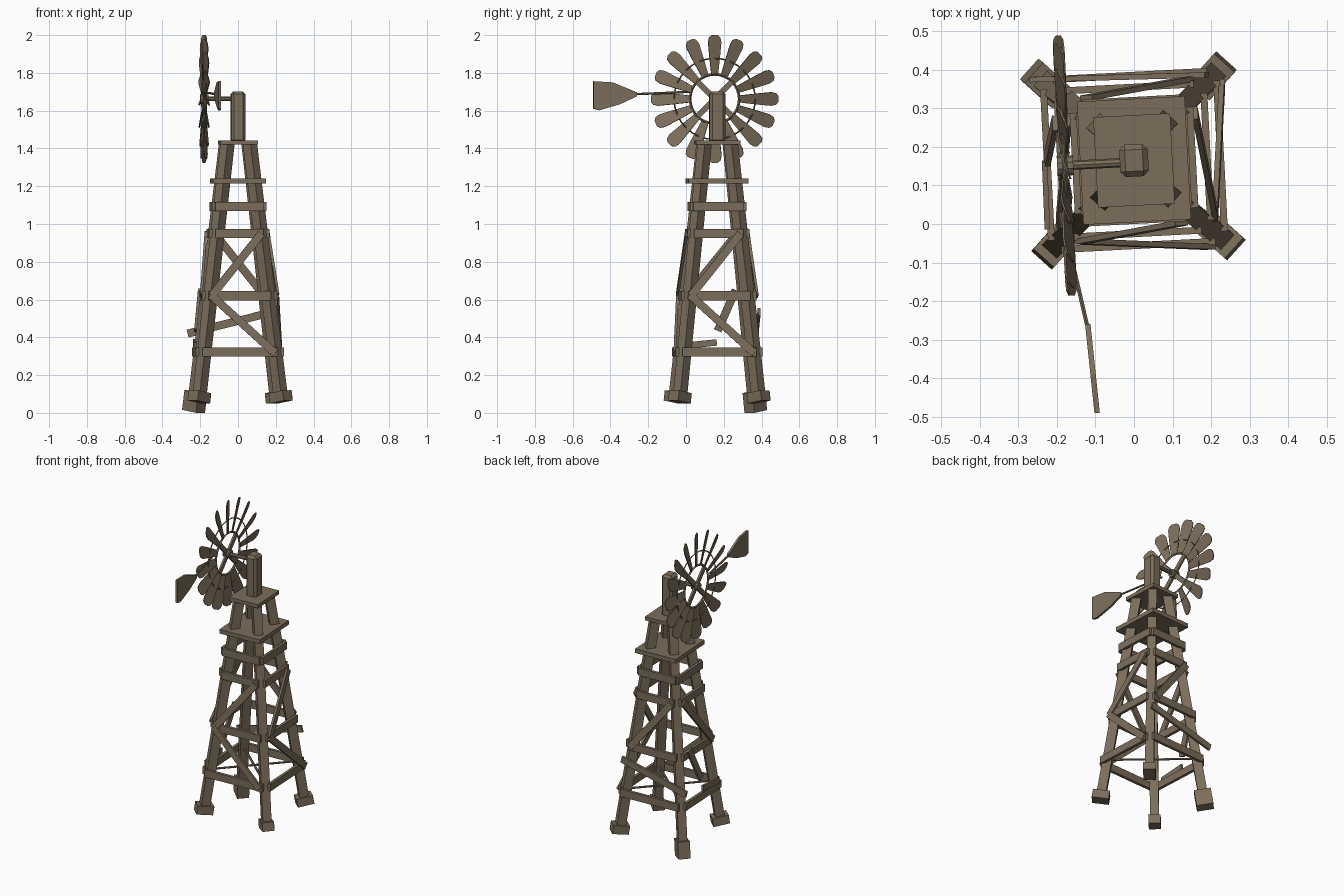
import bpy, bmesh
from math import radians, cos, sin, pi
from mathutils import Matrix, Vector

if "Cube" in bpy.data.objects:
    bpy.data.objects.remove(bpy.data.objects["Cube"])

# Tower frame: slightly turned and set back from the origin
T = Matrix.Translation((0, 0.165, 0)) @ Matrix.Rotation(radians(3), 4, 'Z')

wood = bpy.data.materials.new("weathered_wood")
wood.diffuse_color = (0.2, 0.155, 0.105, 1)
wood.use_nodes = True
wood.node_tree.nodes["Principled BSDF"].inputs["Base Color"].default_value = wood.diffuse_color


def add(name, bm, matrix=T):
    bmesh.ops.recalc_face_normals(bm, faces=bm.faces)
    me = bpy.data.meshes.new(name)
    bm.to_mesh(me)
    bm.free()
    ob = bpy.data.objects.new(name, me)
    bpy.context.collection.objects.link(ob)
    ob.matrix_world = matrix
    me.materials.append(wood)
    return ob


def bar(name, p, q, width, thick, normal, matrix=T):
    """Plank from p to q, thin along the normal."""
    p, q = Vector(p), Vector(q)
    a = (q - p).normalized()
    side = a.cross(Vector(normal)).normalized()
    n = side.cross(a)
    m = Matrix((side * width, n * thick, q - p)).transposed().to_4x4()
    m.translation = (p + q) / 2
    bm = bmesh.new()
    bmesh.ops.create_cube(bm, size=1, matrix=m)
    return add(name, bm, matrix)


def rod(name, p, q, r, sides=8, matrix=T):
    p, q = Vector(p), Vector(q)
    m = Matrix.Translation((p + q) / 2) @ (q - p).to_track_quat('Z', 'Y').to_matrix().to_4x4()
    bm = bmesh.new()
    bmesh.ops.create_cone(bm, cap_ends=True, segments=sides, radius1=r, radius2=r,
                          depth=(q - p).length, matrix=m)
    return add(name, bm, matrix)


def plate(name, outline, thick, matrix):
    """Flat outline in local XY, extruded evenly along Z."""
    bm = bmesh.new()
    f = bm.faces.new([bm.verts.new((x, y, -thick / 2)) for x, y in outline])
    r = bmesh.ops.extrude_face_region(bm, geom=[f])
    bmesh.ops.translate(bm, vec=(0, 0, thick),
                        verts=[v for v in r['geom'] if isinstance(v, bmesh.types.BMVert)])
    return add(name, bm, matrix)


def ring(name, major, minor, matrix, seg=32):
    bm = bmesh.new()
    rows = []
    for i in range(seg):
        a = 2 * pi * i / seg
        rows.append([bm.verts.new(((major + minor * cos(b)) * cos(a), (major + minor * cos(b)) * sin(a),
                                   minor * sin(b))) for b in (0, pi / 2, pi, 3 * pi / 2)])
    for i in range(seg):
        r, s = rows[i], rows[(i + 1) % seg]
        for j in range(4):
            k = (j + 1) % 4
            bm.faces.new((r[j], s[j], s[k], r[k]))
    return add(name, bm, matrix)


def half(z):
    """Half spread of the legs in x and y at height z."""
    f = (z - 0.09) / 1.33
    return 0.215 - 0.155 * f, 0.208 - 0.138 * f


# Legs and feet
for sx, sy, label in ((-1, -1, "front_left"), (1, -1, "front_right"),
                      (1, 1, "back_right"), (-1, 1, "back_left")):
    def leg_at(z):
        hx, hy = half(z)
        return sx * hx, sy * hy, z
    out = (sx, sy, 0)
    bar(label + "_leg", leg_at(0.08), leg_at(1.425), 0.052, 0.055, out)
    low = 0.008 if label == "back_left" else 0.058
    bar(label + "_foot", leg_at(low), leg_at(0.112), 0.072, 0.1, out)

# Sides of the tower: horizontal boards and diagonal braces
faces = {"front": (0, -1), "right": (1, 0), "back": (0, 1), "left": (-1, 0)}


def on_face(side, u, z, off):
    nx, ny = faces[side]
    hx, hy = half(z)
    d = (hx if nx else hy) + off
    return nx * d - ny * u, ny * d + nx * u, z


def brace(name, side, u0, z0, u1, z1, width=0.042, off=0.05, thick=0.014):
    bar(name, on_face(side, u0, z0, off), on_face(side, u1, z1, off), width, thick, (*faces[side], 0))


for side, (nx, ny) in faces.items():
    for i, z in enumerate((0.322, 0.62, 0.95, 1.093)):
        u = half(z)[1 if nx else 0] + (0.03 if i == 3 else 0.012)
        brace(f"{side}_board_{i + 1}", side, -u, z, u, z, 0.048, 0.037, 0.018)
    m = -1 if side == "left" else 1
    brace(side + "_upper_brace", side, -0.15 * m, 0.62, 0.115 * m, 0.95)
for side in ("front", "right"):
    brace(side + "_lower_brace", side, -0.155, 0.625, 0.185, 0.315)

# Loose and broken lower braces
brace("back_loose_brace", "back", -0.2, 0.535, 0.255, 0.42)
brace("left_broken_brace_top", "left", -0.108, 0.65, -0.015, 0.435)
brace("left_broken_brace_bottom", "left", 0.165, 0.355, -0.01, 0.373, 0.034)

# Cross rods between opposite legs
for s in (-1, 1):
    rod("cross_rod", (-0.19, -0.185 * s, 0.335), (0.19, 0.185 * s, 0.335), 0.007, 6)

# Platforms and mast
bar("lower_platform", (0, 0, 1.215), (0, 0, 1.242), 0.28, 0.32, (0, 1, 0))
bar("upper_platform", (0, 0, 1.42), (0, 0, 1.443), 0.2, 0.235, (0, 1, 0))
mast = bar("mast", (0, 0, 1.43), (0, 0, 1.702), 0.074, 0.084, (0, 1, 0))
bev = mast.modifiers.new("chamfer", 'BEVEL')
bev.width, bev.segments = 0.014, 1

# Wheel: local Z is the axle, pointing along -x of the tower
W = T @ Matrix.Translation((-0.18, -0.004, 1.662)) @ Matrix.Rotation(radians(-90), 4, 'Y')
rod("axle", (-0.03, -0.004, 1.662), (-0.185, -0.004, 1.662), 0.012)
rod("hub", (0, 0, -0.022), (0, 0, 0.02), 0.026, 10, W)
ring("inner_rim", 0.13, 0.007, W)
ring("outer_rim", 0.215, 0.004, W)
for s in (-1, 1):
    bar("spoke", (-0.092, -0.092 * s, 0), (0.092, 0.092 * s, 0), 0.03, 0.012, (0, 0, 1), W)
edge = [(0.13, 0.019), (0.22, 0.03), (0.30, 0.038), (0.326, 0.032), (0.338, 0.016)]
blade = edge + [(x, -y) for x, y in reversed(edge)]
for i in range(16):
    plate("blade", blade, 0.005,
          W @ Matrix.Rotation(2 * pi * i / 16, 4, 'Z') @ Matrix.Rotation(radians(20), 4, 'X'))

# Tail vane and its arm, in world space
I = Matrix.Identity(4)
rod("vane_arm", (-0.19, 0.03, 1.70), (-0.119, -0.275, 1.687), 0.006, 6, I)
vane = [(0, 1.676), (0, 1.697), (-0.13, 1.75), (-0.232, 1.756), (-0.232, 1.61),
        (-0.2, 1.602), (-0.09, 1.634)]
V = (Matrix.Translation((-0.12, -0.26, 0)) @ Matrix.Rotation(radians(6), 4, 'Z')
     @ Matrix(((0, 0, 1, 0), (1, 0, 0, 0), (0, 1, 0, 0), (0, 0, 0, 1))))
plate("tail_vane", vane, 0.014, V)
